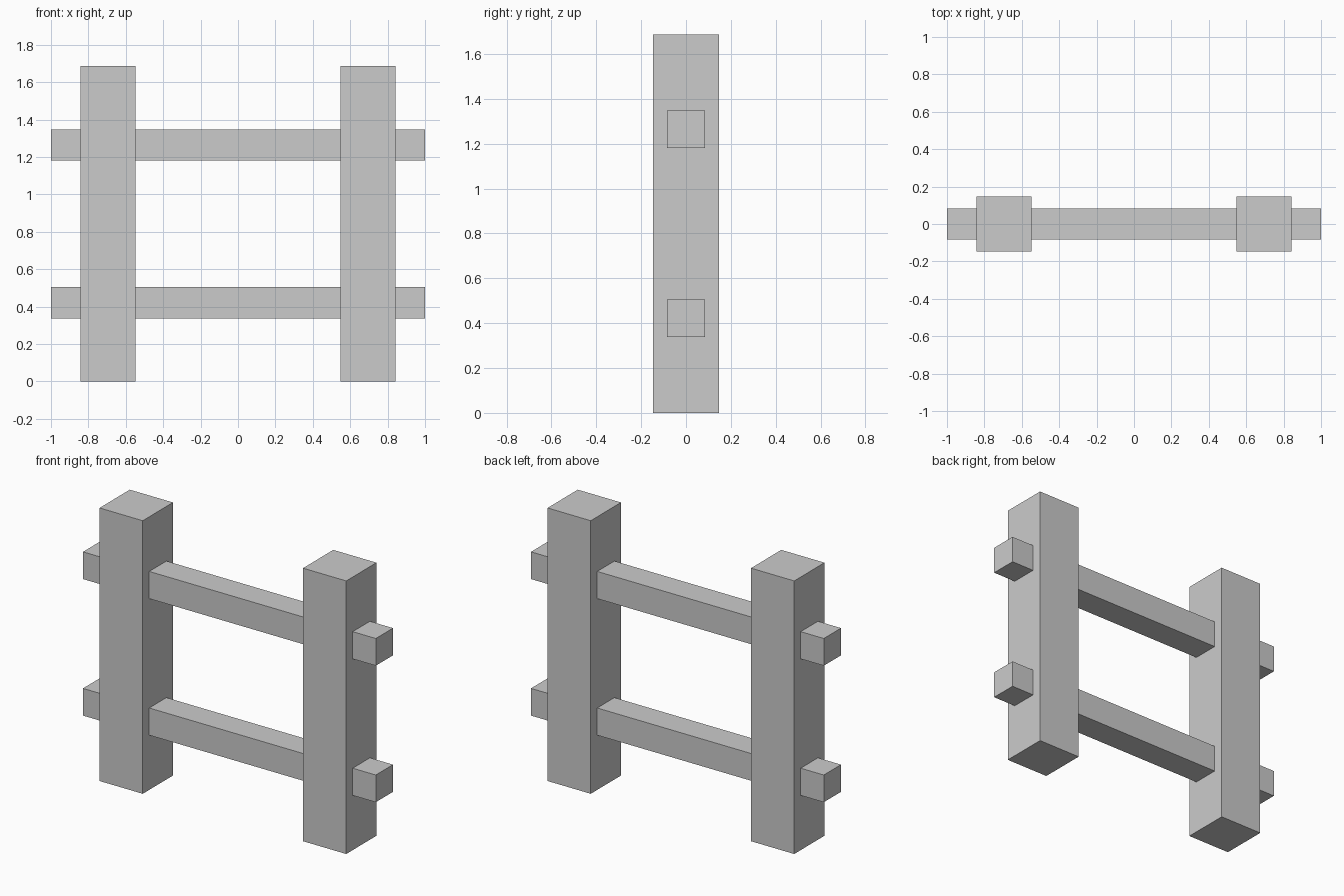
import bpy

if "Cube" in bpy.data.objects:
    bpy.data.objects.remove(bpy.data.objects["Cube"])


def box(name, size, center):
    bpy.ops.mesh.primitive_cube_add(size=1, location=center)
    obj = bpy.context.object
    obj.name = name
    obj.scale = size
    bpy.ops.object.transform_apply(location=False, rotation=False, scale=True)
    return obj


HEIGHT = 1.686
POST = 0.295
RAIL = 0.168

# Two square upright posts
for side, x in (("left", -0.695), ("right", 0.695)):
    box(f"{side}_post", (POST, POST, HEIGHT), (x, 0, HEIGHT / 2))

# Two rails running through the posts
for level, z in (("lower", HEIGHT * 0.25), ("upper", HEIGHT * 0.75)):
    box(f"{level}_rail", (2.0, RAIL, RAIL), (0, 0, z))
